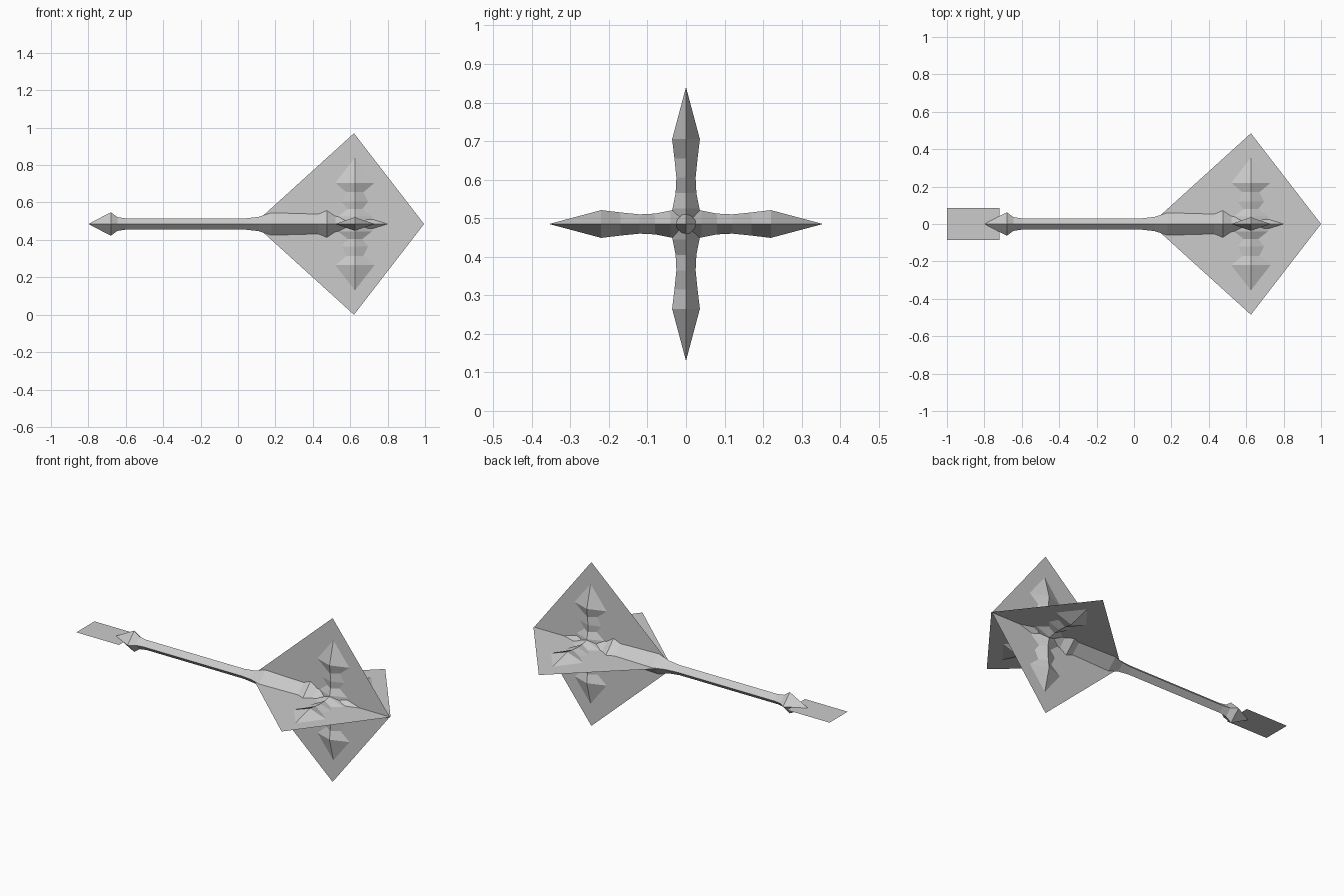
import bpy, bmesh, math
from mathutils import Matrix, Vector

old = bpy.data.objects.get("Cube")
if old:
    bpy.data.objects.remove(old, do_unlink=True)

AXIS_Z = 0.485
HEAD_X = 0.625

steel = bpy.data.materials.new("pale_grey")
steel.use_nodes = True
GREY = (0.6, 0.6, 0.6, 1)
steel.diffuse_color = GREY
steel.node_tree.nodes["Principled BSDF"].inputs["Base Color"].default_value = GREY


def finish(name, bm, turn=0):
    """Turn the part about the shaft axis and add it to the scene."""
    bm.transform(Matrix.Translation((0, 0, AXIS_Z)) @ Matrix.Rotation(turn, 4, 'X'))
    mesh = bpy.data.meshes.new(name)
    bm.to_mesh(mesh)
    bm.free()
    mesh.materials.append(steel)
    obj = bpy.data.objects.new(name, mesh)
    bpy.context.collection.objects.link(obj)


def loft(name, centre, along, u, v, rings, turn=0):
    """Diamond sections (distance, half width, half depth) skinned into a closed solid."""
    bm = bmesh.new()
    loops = []
    for d, a, b in rings:
        c = centre + along * d
        loops.append([bm.verts.new(c + o) for o in (u * a, v * b, -u * a, -v * b)])
    for low, high in zip(loops, loops[1:]):
        for i in range(4):
            j = (i + 1) % 4
            bm.faces.new((low[i], low[j], high[j], high[i]))
    bm.faces.new(loops[0][::-1])
    bm.faces.new(loops[-1])
    bmesh.ops.remove_doubles(bm, verts=bm.verts, dist=0.0005)
    bmesh.ops.dissolve_degenerate(bm, edges=bm.edges, dist=0.0001)
    bmesh.ops.recalc_face_normals(bm, faces=bm.faces)
    finish(name, bm, turn)


def plate(name, points, turn=0):
    """A single flat sheet through the shaft axis."""
    bm = bmesh.new()
    bm.faces.new([bm.verts.new((x, y, 0)) for x, y in points])
    finish(name, bm, turn)


X, Y, Z = Vector((1, 0, 0)), Vector((0, 1, 0)), Vector((0, 0, 1))

# Shaft with pointed pommel, flared socket, collar and top spike
shaft = [(-0.8, 0), (-0.68, 0.063), (-0.645, 0.037), (-0.6, 0.03), (0.04, 0.03),
         (0.11, 0.038), (0.18, 0.06), (0.43, 0.053), (0.475, 0.072),
         (0.52, 0.042), (0.62, 0.03), (0.69, 0.034), (0.8, 0)]
loft("shaft", Vector(), X, Y, Z, [(d, r, r) for d, r in shaft])

# Four barbed blades around the head
blade = [(0, 0.1, 0.035), (0.04, 0.09, 0.035), (0.08, 0.04, 0.027), (0.12, 0.07, 0.025),
         (0.17, 0.045, 0.03), (0.22, 0.105, 0.036), (0.355, 0, 0)]
for i, side in enumerate(("top", "front", "bottom", "back")):
    loft("blade_" + side, Vector((HEAD_X, 0, 0)), Z, X, Y, blade, i * math.pi / 2)

# Crossed kite sheets through the head, and a tail sheet behind the pommel
kite = [(0.09, 0), (HEAD_X, -0.485), (1, 0), (HEAD_X, 0.485)]
plate("kite_flat", kite)
plate("kite_upright", [(x - 0.005, y) for x, y in kite], math.pi / 2)
plate("tail_sheet", [(-1, -0.085), (-0.72, -0.085), (-0.72, 0.085), (-1, 0.085)])
